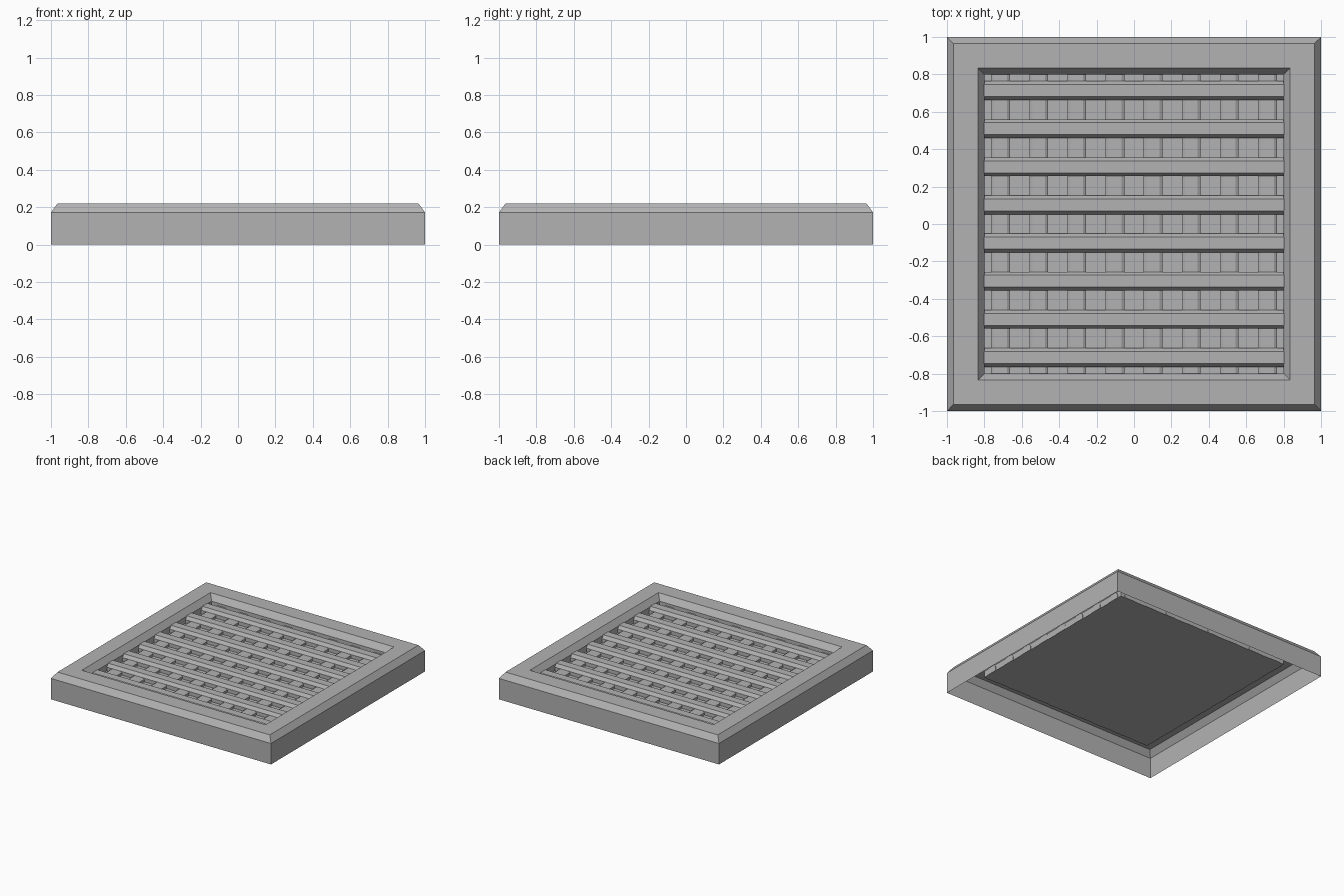
import bpy, bmesh

if "Cube" in bpy.data.objects:
    bpy.data.objects.remove(bpy.data.objects["Cube"])

# Darker grey shared by every part
grey = bpy.data.materials.new("dark_grey")
grey.diffuse_color = (0.45, 0.45, 0.45, 1.0)
grey.use_nodes = True
grey.node_tree.nodes["Principled BSDF"].inputs["Base Color"].default_value = grey.diffuse_color


def make_object(name, bm):
    mesh = bpy.data.meshes.new(name)
    bm.to_mesh(mesh)
    bm.free()
    mesh.materials.append(grey)
    obj = bpy.data.objects.new(name, mesh)
    bpy.context.collection.objects.link(obj)
    return obj


def bevelled_bars(name, along_x, base, top, bevel_y, bevel_z):
    """Row of eight parallel bars with bevelled top edges."""
    half, length, pitch, count = 0.05, 0.803, 0.204, 8
    profile = [(-half, base), (half, base), (half, top - bevel_z),
               (half - bevel_y, top), (-half + bevel_y, top), (-half, top - bevel_z)]
    bm = bmesh.new()
    for i in range(count):
        c = (i - (count - 1) / 2) * pitch
        ends = []
        for e in (-length, length):
            pts = [(e, c + p, z) if along_x else (c + p, e, z) for p, z in profile]
            ends.append([bm.verts.new(p) for p in pts])
        a, b = ends
        n = len(a)
        for k in range(n):
            bm.faces.new((a[k], a[(k + 1) % n], b[(k + 1) % n], b[k]))
        bm.faces.new(a)
        bm.faces.new(b)
    bmesh.ops.recalc_face_normals(bm, faces=bm.faces)
    return make_object(name, bm)


# Frame: hollow-backed square shell swept from a bevelled profile
profile = [(1.0, 0.0), (1.0, 0.172), (0.965, 0.22), (0.835, 0.22), (0.80, 0.172), (0.80, 0.12)]
bm = bmesh.new()
rings = [[bm.verts.new((sx * r, sy * r, z)) for sx, sy in ((-1, -1), (1, -1), (1, 1), (-1, 1))]
         for r, z in profile]
for lo, hi in zip(rings, rings[1:]):
    for k in range(4):
        j = (k + 1) % 4
        bm.faces.new((lo[k], lo[j], hi[j], hi[k]))
make_object("frame", bm)

# Back plate closing the opening
bm = bmesh.new()
bmesh.ops.create_grid(bm, x_segments=1, y_segments=1, size=0.80)
bmesh.ops.translate(bm, verts=bm.verts, vec=(0, 0, 0.12))
make_object("back_plate", bm)

# Lower bars run front to back, upper slats run side to side
bevelled_bars("lower_bars", False, 0.12, 0.15, 0.016, 0.01)
bevelled_bars("upper_slats", True, 0.12, 0.175, 0.018, 0.025)
